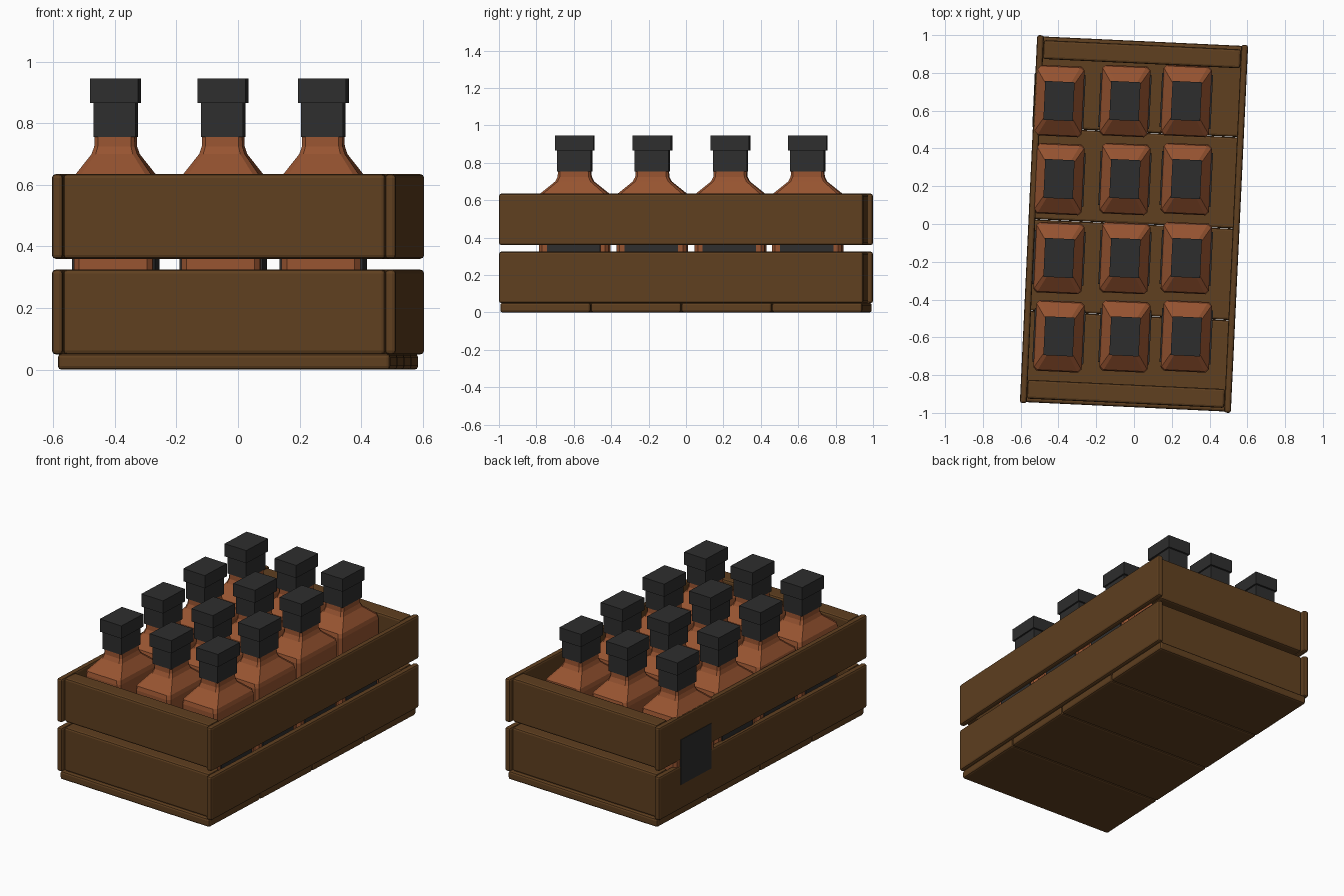
import bpy, bmesh, math
from mathutils import Matrix

cube = bpy.data.objects.get("Cube")
if cube:
    bpy.data.objects.remove(cube, do_unlink=True)


def make_material(name, rgb):
    m = bpy.data.materials.new(name)
    m.use_nodes = True
    m.diffuse_color = (*rgb, 1)
    bsdf = next(n for n in m.node_tree.nodes if n.type == 'BSDF_PRINCIPLED')
    bsdf.inputs["Base Color"].default_value = (*rgb, 1)
    bsdf.inputs["Roughness"].default_value = 0.7
    return m


WOOD = make_material("brown wood", (0.115, 0.05, 0.014))
GLASS = make_material("amber glass", (0.31, 0.088, 0.03))
BLACK = make_material("charcoal", (0.027, 0.027, 0.027))

TURN = Matrix.Rotation(math.radians(-2.7), 4, 'Z')


def finish(name, bm, mat, place):
    bmesh.ops.recalc_face_normals(bm, faces=bm.faces)
    mesh = bpy.data.meshes.new(name)
    bm.to_mesh(mesh)
    bm.free()
    mesh.materials.append(mat)
    ob = bpy.data.objects.new(name, mesh)
    bpy.context.collection.objects.link(ob)
    ob.matrix_world = place
    return ob


def box(name, x, y, z, mat, place=TURN, bevel=0):
    """Box from (min, max) ranges along each axis."""
    bm = bmesh.new()
    bmesh.ops.create_cube(bm, size=1)
    for v in bm.verts:
        for i, (lo, hi) in enumerate((x, y, z)):
            v.co[i] = hi if v.co[i] > 0 else lo
    ob = finish(name, bm, mat, place)
    if bevel:
        mod = ob.modifiers.new("rounded_edges", 'BEVEL')
        mod.width = bevel
        mod.segments = 2
    return ob


def loft(name, rings, mat, place):
    """Chamfered rectangles (half x, half y, chamfer, height) joined upward."""
    bm = bmesh.new()
    loops = []
    for hx, hy, c, z in rings:
        pts = [(hx, c - hy), (hx, hy - c), (hx - c, hy), (c - hx, hy),
               (-hx, hy - c), (-hx, c - hy), (c - hx, -hy), (hx - c, -hy)]
        loops.append([bm.verts.new((px, py, z)) for px, py in pts])
    for a, b in zip(loops, loops[1:]):
        for i in range(len(a)):
            j = (i + 1) % len(a)
            bm.faces.new((a[i], a[j], b[j], b[i]))
    bm.faces.new(loops[0])
    bm.faces.new(loops[-1])
    return finish(name, bm, mat, place)


# Crate floor: four slats side by side
for i in range(4):
    y = -0.97 + i * 0.485
    box(f"floor_slat_{i + 1}", (-0.54, 0.54), (y + 0.001, y + 0.484),
        (0, 0.052), WOOD, bevel=0.012)

# Crate walls: a lower and an upper tier with an open gap between
for tier, z in (("lower", (0.05, 0.325)), ("upper", (0.36, 0.635))):
    for side, s in (("left", 1), ("right", -1)):
        box(f"{tier}_{side}_plank", sorted((s * 0.523, s * 0.559)),
            (-0.975, 0.975), z, WOOD, bevel=0.012)
    for side, s in (("back", 1), ("front", -1)):
        box(f"{tier}_{side}_board", (-0.523, 0.523),
            sorted((s * 0.85, s * 0.95)), z, WOOD, bevel=0.012)

# Bottles: rectangular body, sloped shoulder, neck, cap and side labels
BODY = [(0.118, 0.177, 0.016, 0.053), (0.128, 0.187, 0.018, 0.068),
        (0.128, 0.187, 0.018, 0.61), (0.122, 0.181, 0.018, 0.635),
        (0.074, 0.102, 0.014, 0.70), (0.066, 0.089, 0.012, 0.725),
        (0.065, 0.087, 0.012, 0.76)]

for col, x in enumerate((-0.397, -0.048, 0.277), 1):
    for row, y in enumerate((-0.595, -0.18, 0.238, 0.651), 1):
        place = Matrix.Translation((x, y, 0)) @ TURN
        tag = f"{col}_{row}"
        loft("bottle_" + tag, BODY, GLASS, place)
        box("neck_wrap_" + tag, (-0.068, 0.068), (-0.091, 0.091),
            (0.755, 0.867), BLACK, place)
        box("cap_" + tag, (-0.078, 0.078), (-0.103, 0.103),
            (0.865, 0.945), BLACK, place)
        for side, s in (("left", 1), ("right", -1)):
            box(f"{side}_label_{tag}", sorted((s * 0.126, s * 0.135)),
                (-0.143, 0.143), (0.205, 0.49), BLACK, place)
